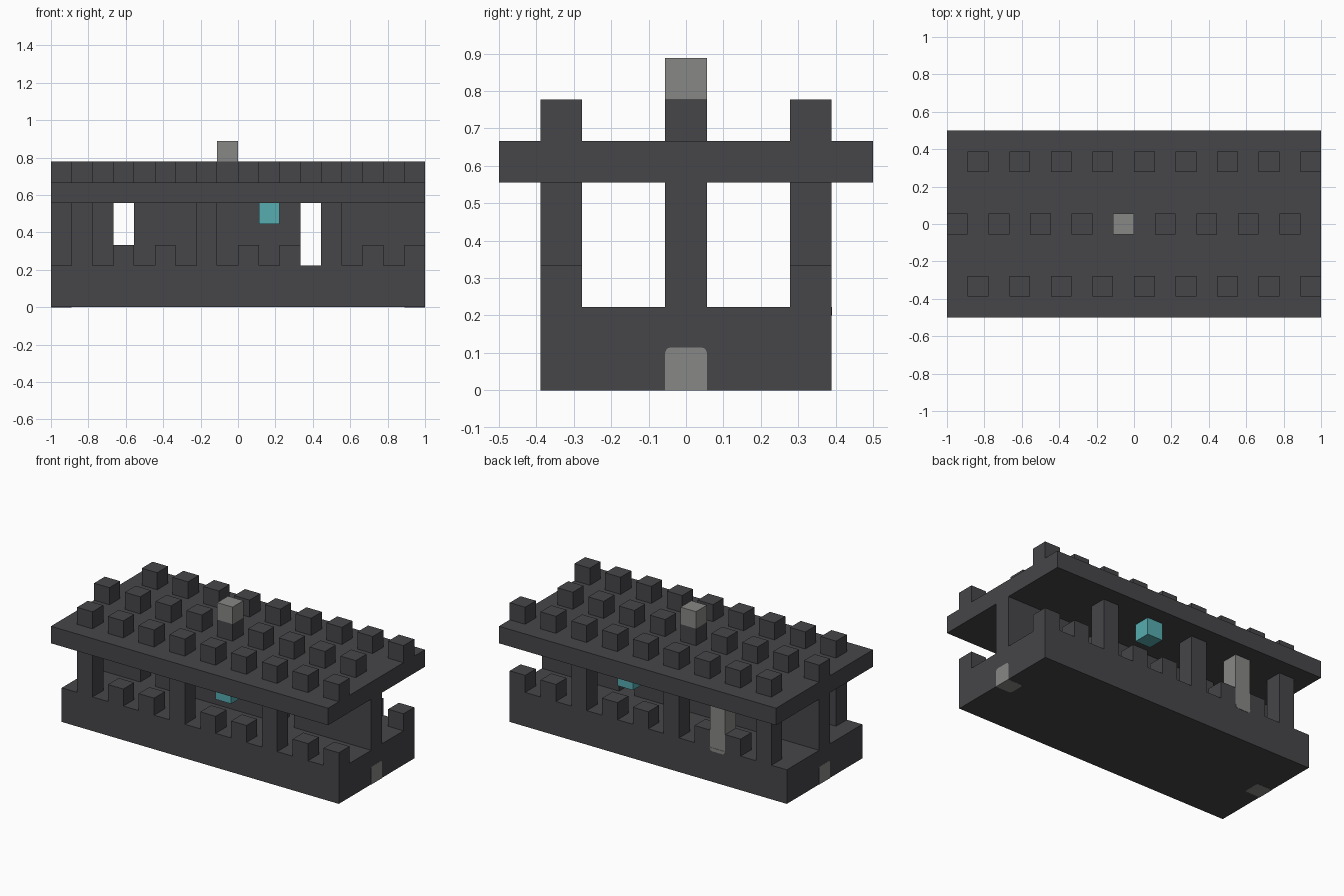
import bpy
import bmesh
from mathutils import Vector

if "Cube" in bpy.data.objects:
    bpy.data.objects.remove(bpy.data.objects["Cube"], do_unlink=True)

U = 1 / 9          # one block
ROW = 3            # block offset of the outer rows from the centre line


def material(name, rgb):
    m = bpy.data.materials.new(name)
    m.use_nodes = True
    color = (*rgb, 1)
    m.diffuse_color = color
    bsdf = next(n for n in m.node_tree.nodes if n.type == "BSDF_PRINCIPLED")
    bsdf.inputs["Base Color"].default_value = color
    bsdf.inputs["Roughness"].default_value = 0.9
    return m


STONE = material("dark_stone", (0.061, 0.061, 0.067))
GREY = material("light_grey", (0.242, 0.242, 0.238))
TEAL = material("teal", (0.095, 0.413, 0.434))


def box(name, mat, low, high, chamfer=None, width=0.012):
    """Box between two corners; chamfer picks edges by direction and midpoint."""
    bm = bmesh.new()
    bmesh.ops.create_cube(bm, size=1)
    low, high = Vector(low), Vector(high)
    for v in bm.verts:
        v.co = (low + high) / 2 + v.co * (high - low)
    if chamfer:
        edges = [e for e in bm.edges
                 if chamfer((e.verts[1].co - e.verts[0].co).normalized(),
                            (e.verts[0].co + e.verts[1].co) / 2)]
        bmesh.ops.bevel(bm, geom=edges, offset=width, segments=2,
                        profile=0.5, affect="EDGES")
    mesh = bpy.data.meshes.new(name)
    bm.to_mesh(mesh)
    bm.free()
    mesh.materials.append(mat)
    obj = bpy.data.objects.new(name, mesh)
    bpy.context.collection.objects.link(obj)
    return obj


def block(name, mat, cell, row, z0, z1, length=1):
    """Run of blocks: cell counts along x from the right end, row along y."""
    x = -1 + cell * U
    return box(name, mat, (x, (row - 0.5) * U, z0 * U),
               (x + length * U, (row + 0.5) * U, z1 * U))


# Base and roof slabs
box("base", STONE, (-1, -3.5 * U, 0), (1, 3.5 * U, 2 * U))
box("roof", STONE, (-1, -4.5 * U, 5 * U), (1, 4.5 * U, 6 * U))

# Central wall with two doorways
for start, length in ((0, 3), (4, 8), (13, 5)):
    block("centre_wall", STONE, start, 0, 2, 5, length)

# Pillars, low battlements, roof studs and lanterns on both long sides
for side in (-ROW, ROW):
    for cell in range(1, 18, 2):
        if cell in (1, 7, 13):
            block("pillar", STONE, cell, side, 2, 5)
        else:
            block("battlement", STONE, cell, side, 2, 3)
        block("roof_stud", STONE, cell, side, 6, 7)
    block("lantern", TEAL, 10, side, 4, 5)

# Middle row of roof studs and the light cap
for cell in range(0, 18, 2):
    block("roof_stud", STONE, cell, 0, 6, 7)
block("roof_cap", GREY, 8, 0, 7, 8)

# Light pillar at the back with a rounded foot on the base
block("light_pillar", GREY, 4, ROW, 2, 5)
box("light_pillar_foot", GREY,
    (-1 + 4 * U, 3.4 * U, 0.2), (-1 + 5 * U, 3.5 * U + 0.002, 2 * U),
    lambda d, m: abs(d.y) > 0.9 and m.z < 0.21, 0.018)

# Rounded doors set into both ends
for s in (-1, 1):
    inner, outer = s * (1 - U), s * 1.001
    box("end_door", GREY,
        (min(inner, outer), -U / 2, -0.001), (max(inner, outer), U / 2, 0.115),
        lambda d, m: (abs(d.x) > 0.9 and m.z > 0.1)
        or (abs(d.z) > 0.9 and abs(m.x) < 0.95), 0.014)
